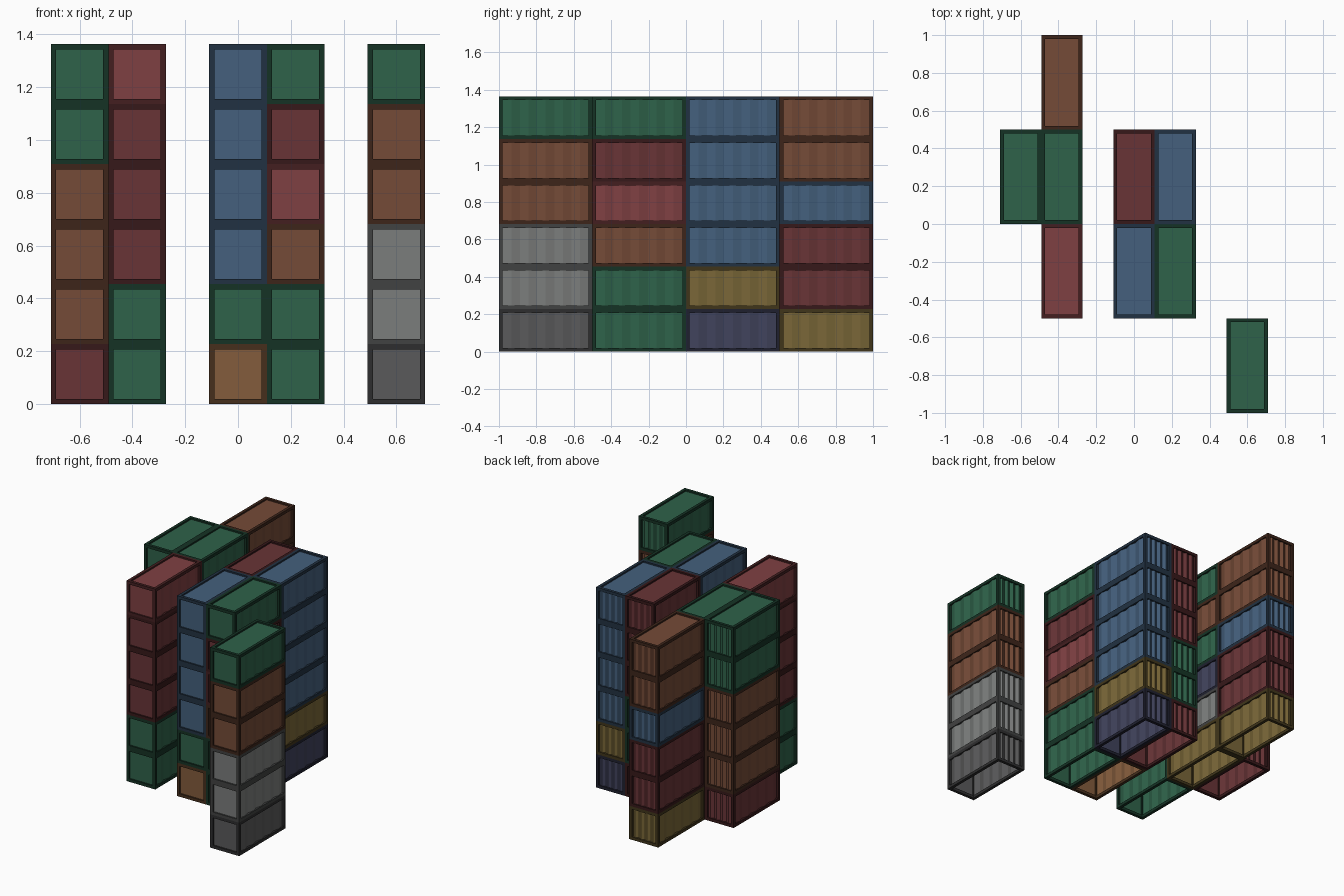
import bpy, bmesh
from mathutils import Matrix, Vector

if "Cube" in bpy.data.objects:
    bpy.data.objects.remove(bpy.data.objects["Cube"])

U = 1 / 11
W, L, H = 2.4 * U, 5.5 * U, 2.5 * U      # container width, length, height
T = 0.02                                 # frame bar thickness

COLOURS = {
    "green": (50, 98, 75), "red": (104, 55, 57), "rose": (126, 66, 68),
    "brown": (116, 76, 58), "tan": (130, 92, 62), "blue": (70, 96, 124),
    "navy": (66, 68, 92), "yellow": (120, 102, 58),
    "silver": (122, 124, 123), "grey": (90, 90, 91),
}


def material(name, rgb, k):
    m = bpy.data.materials.new(name)
    m.diffuse_color = [(c / 255 * k) ** 2.2 for c in rgb] + [1]
    m.use_nodes = True
    m.node_tree.nodes["Principled BSDF"].inputs["Base Color"].default_value = m.diffuse_color
    return m


def box(bm, lo, hi):
    lo, hi = Vector(lo), Vector(hi)
    mat = Matrix.Translation((lo + hi) / 2) @ Matrix.Diagonal((*(hi - lo), 1))
    r = bmesh.ops.create_cube(bm, size=1, matrix=mat)
    for f in {f for v in r["verts"] for f in v.link_faces}:
        f.material_index = 1


def sheet(bm, profile, out):
    """Vertical panel following a plan-view profile, facing direction out."""
    z0, z1 = T / 2, H - T / 2
    rows = [(bm.verts.new((x, y, z0)), bm.verts.new((x, y, z1))) for x, y in profile]
    for (a, b), (c, d) in zip(rows, rows[1:]):
        f = bm.faces.new((a, c, d, b))
        f.normal_update()
        if f.normal.dot(Vector(out)) < 0:
            f.normal_flip()


def zigzag(length, n):
    """Pairs of (distance along, inset) for a corrugated panel."""
    return [(-length / 2 + length * i / n, 0.004 if i % 2 else 0.015) for i in range(n + 1)]


def container_mesh(name, rgb):
    bm = bmesh.new()
    x, y = W / 2, L / 2
    # frame: corner posts, long rails, end rails
    for sx in (-1, 1):
        for sy in (-1, 1):
            px, py = sorted((sx * x, sx * (x - T))), sorted((sy * y, sy * (y - T)))
            box(bm, (px[0], py[0], 0), (px[1], py[1], H))
    for z in (0, H - T):
        for s in (-1, 1):
            px, py = sorted((s * x, s * (x - T))), sorted((s * y, s * (y - T)))
            box(bm, (px[0], -y + T, z), (px[1], y - T, z + T))
            box(bm, (-x + T, py[0], z), (x - T, py[1], z + T))
    # corrugated sides and back end
    for s in (-1, 1):
        sheet(bm, [(s * (x - d), t) for t, d in zigzag(L - 2 * T, 10)], (s, 0, 0))
    sheet(bm, [(t, y - d) for t, d in zigzag(W - 2 * T, 8)], (0, 1, 0))
    # flat door end and roof, open underside
    a, b = x - T / 2, y - T / 2
    sheet(bm, [(-a, -b), (a, -b)], (0, -1, 0))
    bm.faces.new([bm.verts.new((i * a, j * b, H - T / 2))
                  for i, j in ((-1, -1), (1, -1), (1, 1), (-1, 1))])
    me = bpy.data.meshes.new("container_" + name)
    bm.to_mesh(me)
    bm.free()
    me.materials.append(material(name + "_panel", rgb, 1))
    me.materials.append(material(name + "_frame", rgb, 0.55))
    return me


meshes = {n: container_mesh(n, c) for n, c in COLOURS.items()}

# stacks: centre x (in units), row centre y (in lengths), colours from top down
STACKS = [
    (-4.2, 1.5, "brown brown blue red red yellow"),
    (-6.6, 0.5, "green green brown brown brown red"),
    (-4.2, 0.5, "green brown green navy silver yellow"),
    (-4.2, -0.5, "rose red red red green green"),
    (0.0, 0.5, "red red red green green red"),
    (2.4, 0.5, "blue blue blue blue yellow navy"),
    (0.0, -0.5, "blue blue blue blue green tan"),
    (2.4, -0.5, "green red rose brown green green"),
    (6.6, -1.5, "green brown brown silver silver grey"),
]
for n, (cx, cy, colours) in enumerate(STACKS):
    for level, c in enumerate(reversed(colours.split())):
        ob = bpy.data.objects.new(f"container_{n + 1}_{level + 1}", meshes[c])
        ob.location = (cx * U, cy * L, level * H)
        bpy.context.collection.objects.link(ob)
